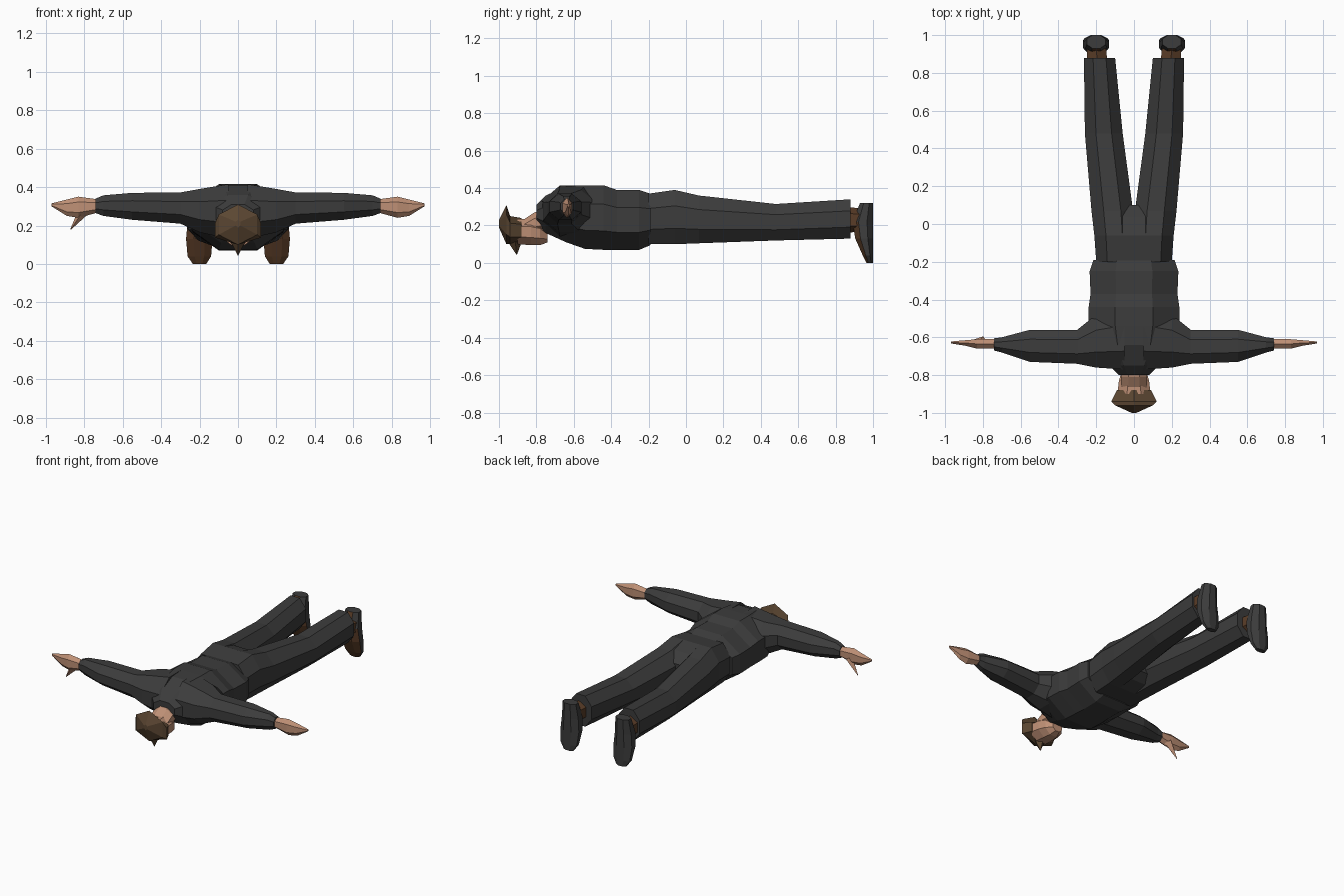
import bpy, bmesh, math
from mathutils import Vector


def material(name, rgb):
    m = bpy.data.materials.new(name)
    m.diffuse_color = (*rgb, 1)
    return m


CLOTH = material("charcoal cloth", (0.045, 0.045, 0.045))
SKIN = material("skin", (0.52, 0.28, 0.18))
HAIR = material("brown hair", (0.105, 0.062, 0.032))
SHOE = material("brown leather", (0.10, 0.045, 0.02))


def loft(name, axis, rings, mats, n=8, side=1, rule=None):
    """Faceted tube along an axis; ring = (position, a min, a max, b min, b max)."""
    ang = [(k + 0.5) * 2 * math.pi / n for k in range(n)]
    ca, sa = [math.cos(t) for t in ang], [math.sin(t) for t in ang]
    mc, ms = max(map(abs, ca)), max(map(abs, sa))
    bm = bmesh.new()
    loops = []
    for t, a0, a1, b0, b1 in rings:
        loop = []
        for c, s in zip(ca, sa):
            a = (a0 + a1) / 2 + (a1 - a0) / 2 * c / mc
            b = (b0 + b1) / 2 + (b1 - b0) / 2 * s / ms
            p = {"X": (t, a, b), "Y": (a, t, b), "Z": (a, b, t)}[axis]
            loop.append(bm.verts.new((p[0] * side, p[1], p[2])))
        loops.append(loop)
    for l0, l1 in zip(loops, loops[1:]):
        for k in range(n):
            j = (k + 1) % n
            bm.faces.new((l0[k], l0[j], l1[j], l1[k]))
    bm.faces.new(loops[0])
    bm.faces.new(loops[-1])
    bmesh.ops.recalc_face_normals(bm, faces=bm.faces)
    bm.normal_update()
    if rule:
        for f in bm.faces:
            f.material_index = rule(f)
    me = bpy.data.meshes.new(name)
    bm.to_mesh(me)
    bm.free()
    for m in mats:
        me.materials.append(m)
    ob = bpy.data.objects.new(name, me)
    bpy.context.collection.objects.link(ob)
    return ob


def spike(name, base, tip, r, mat):
    """Small four-sided pointed piece."""
    d = Vector(tip) - Vector(base)
    bm = bmesh.new()
    bmesh.ops.create_cone(bm, cap_ends=True, segments=4, radius1=r, radius2=0.002, depth=d.length)
    me = bpy.data.meshes.new(name)
    bm.to_mesh(me)
    bm.free()
    me.materials.append(mat)
    ob = bpy.data.objects.new(name, me)
    ob.rotation_euler = d.to_track_quat("Z", "Y").to_euler()
    ob.location = (Vector(base) + Vector(tip)) / 2
    bpy.context.collection.objects.link(ob)


# Torso, collar to jacket hem
loft("torso", "Y", [
    (-0.80, -0.08, 0.08, 0.21, 0.31),
    (-0.75, -0.13, 0.13, 0.16, 0.36),
    (-0.64, -0.21, 0.21, 0.11, 0.41),
    (-0.54, -0.24, 0.24, 0.075, 0.415),
    (-0.44, -0.24, 0.24, 0.07, 0.415),
    (-0.37, -0.23, 0.23, 0.07, 0.39),
    (-0.25, -0.235, 0.235, 0.07, 0.39),
    (-0.19, -0.215, 0.215, 0.095, 0.37)], [CLOTH])

# Hips
loft("hips", "Y", [
    (-0.20, -0.20, 0.20, 0.10, 0.37),
    (-0.06, -0.21, 0.21, 0.10, 0.39),
    (0.04, -0.17, 0.17, 0.12, 0.36),
    (0.10, -0.06, 0.06, 0.16, 0.30)], [CLOTH])

for side, label in ((1, "right"), (-1, "left")):
    # Trouser legs
    loft(label + "_leg", "Y", [
        (-0.20, 0.0, 0.20, 0.10, 0.37),
        (-0.06, 0.0, 0.21, 0.10, 0.39),
        (0.07, 0.005, 0.225, 0.105, 0.36),
        (0.48, 0.06, 0.26, 0.12, 0.315),
        (0.88, 0.10, 0.265, 0.13, 0.34)], [CLOTH], side=side)
    # Ankles and shoes, toes pointing down
    loft(label + "_ankle", "Y", [
        (0.85, 0.14, 0.25, 0.16, 0.30),
        (0.95, 0.15, 0.25, 0.17, 0.29)], [SHOE], n=6, side=side)
    loft(label + "_shoe", "Z", [
        (0.0, 0.165, 0.235, 0.965, 1.0),
        (0.04, 0.14, 0.262, 0.945, 1.0),
        (0.13, 0.132, 0.27, 0.905, 1.0),
        (0.22, 0.14, 0.262, 0.89, 1.0),
        (0.32, 0.15, 0.25, 0.93, 1.0)], [CLOTH, SHOE], side=side,
        rule=lambda f: int(f.normal.y < -0.75))
    # Sleeves
    loft(label + "_arm", "X", [
        (0.05, -0.77, -0.44, 0.13, 0.415),
        (0.20, -0.76, -0.48, 0.165, 0.39),
        (0.30, -0.74, -0.56, 0.21, 0.372),
        (0.55, -0.73, -0.56, 0.23, 0.37),
        (0.70, -0.68, -0.60, 0.25, 0.357),
        (0.74, -0.67, -0.605, 0.265, 0.34)], [CLOTH], side=side)
    # Flat pointed hands
    loft(label + "_hand", "X", [
        (0.72, -0.66, -0.61, 0.27, 0.335),
        (0.83, -0.66, -0.61, 0.24, 0.35),
        (0.89, -0.645, -0.615, 0.25, 0.335),
        (0.97, -0.632, -0.622, 0.30, 0.315)], [SKIN], n=6, side=side)

# Loose thumb on one hand
spike("left_thumb", (-0.80, -0.625, 0.28), (-0.87, -0.62, 0.18), 0.03, SKIN)

# Head, face down
loft("neck", "Y", [
    (-0.72, -0.06, 0.06, 0.17, 0.29),
    (-0.81, -0.07, 0.07, 0.16, 0.27),
    (-0.87, -0.07, 0.07, 0.14, 0.23)], [SKIN])
loft("face", "Y", [
    (-0.74, -0.035, 0.035, 0.11, 0.17),
    (-0.78, -0.065, 0.065, 0.095, 0.22),
    (-0.83, -0.08, 0.08, 0.095, 0.235),
    (-0.90, -0.088, 0.088, 0.10, 0.235)], [SKIN])

# Hair with a raised crown and a fringe
loft("hair", "Y", [
    (-0.88, -0.09, 0.09, 0.105, 0.24),
    (-0.94, -0.12, 0.12, 0.10, 0.25),
    (-0.96, -0.10, 0.10, 0.10, 0.31),
    (-1.0, -0.012, 0.012, 0.19, 0.23)], [HAIR], n=6)
spike("fringe", (0, -0.915, 0.13), (0, -0.905, 0.045), 0.045, HAIR)
